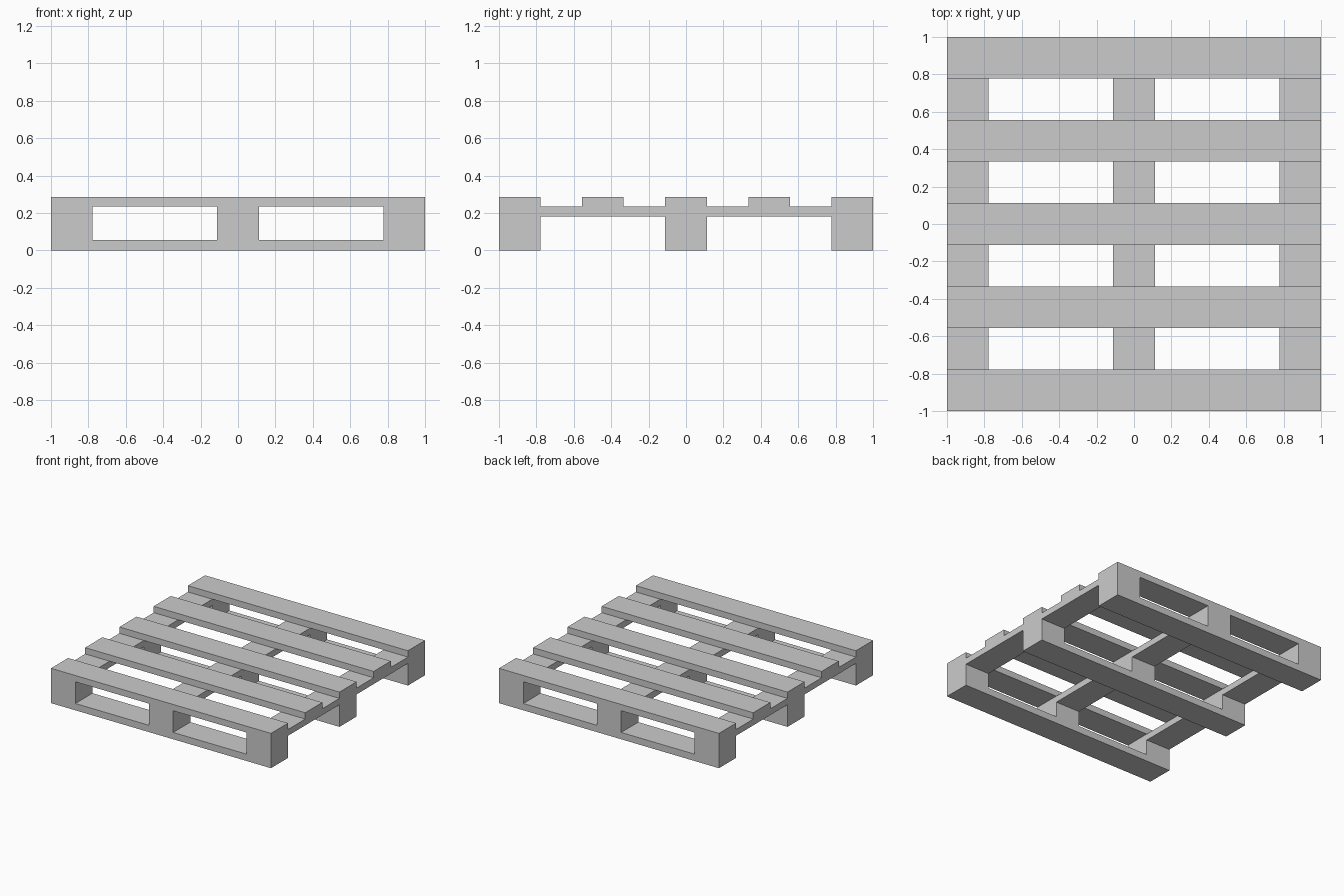
import bpy, bmesh
from mathutils import Matrix, Vector

if "Cube" in bpy.data.objects:
    bpy.data.objects.remove(bpy.data.objects["Cube"])

W = 0.222                       # board width
E = 1 - W / 2                   # centre of the outer boards
Z = [0, 0.056, 0.182, 0.234, 0.286]   # layer heights


def box(name, x, y, z0, z1, sx, sy):
    bm = bmesh.new()
    bmesh.ops.create_cube(bm, size=1)
    bmesh.ops.scale(bm, vec=Vector((sx, sy, z1 - z0)), verts=bm.verts)
    bmesh.ops.translate(bm, vec=Vector((x, y, (z0 + z1) / 2)), verts=bm.verts)
    me = bpy.data.meshes.new(name)
    bm.to_mesh(me)
    bm.free()
    ob = bpy.data.objects.new(name, me)
    bpy.context.collection.objects.link(ob)


# Bottom skids running left to right, with three spacer blocks on each
for r, y in enumerate((-E, 0, E)):
    box(f"bottom_board_{r + 1}", 0, y, Z[0], Z[1], 2, W)
    for c, x in enumerate((-E, 0, E)):
        box(f"spacer_block_{r + 1}_{c + 1}", x, y, Z[1], Z[2], W, W)

# Stringer boards running front to back on the blocks
for c, x in enumerate((-E, 0, E)):
    box(f"stringer_board_{c + 1}", x, 0, Z[2], Z[3], W, 2)

# Five deck slats running left to right
for i in range(5):
    box(f"deck_slat_{i + 1}", 0, -E + i * E / 2, Z[3], Z[4], 2, W)
